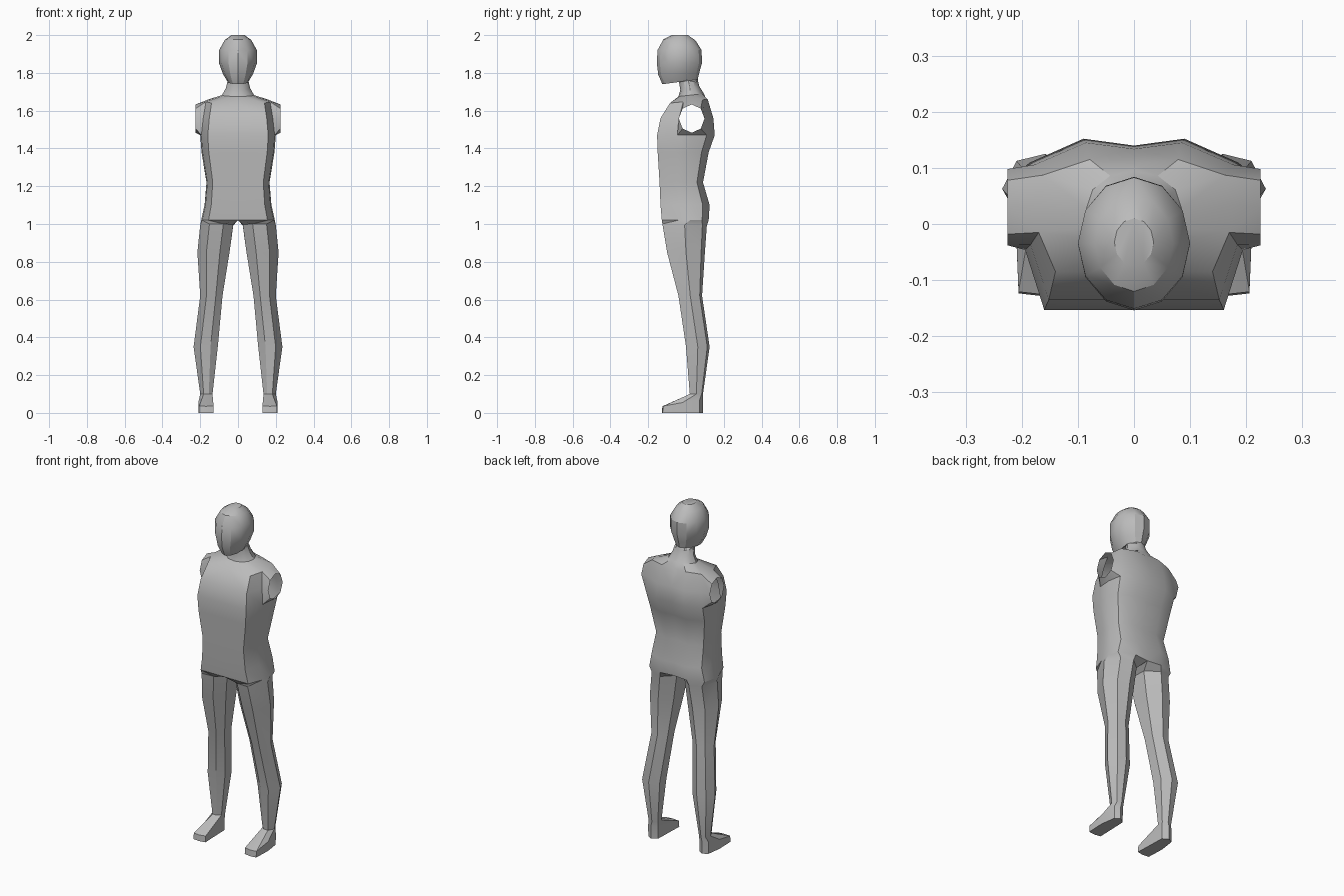
import bpy
import bmesh
from math import sin, cos, pi

default_cube = bpy.data.objects.get("Cube")
if default_cube:
    bpy.data.objects.remove(default_cube, do_unlink=True)

# Half cross-sections from front middle to back middle:
# first value runs inner to outer, second value runs front to back
ROUND = [(sin(pi * i / 6), (1 - cos(pi * i / 6)) / 2) for i in range(7)]
CHEST = [(0, 0), (.8, 0), (.97, .35), (1, .6), (.93, .86), (.45, 1), (0, .96)]
THIGH = [(0, .25), (.3, .02), (.72, 0), (1, .5), (.8, .9), (.4, 1), (0, .75)]
SOLE = [(.05, .03), (.5, 0), (.95, .02), (1, .5), (.85, .92), (.5, 1), (.12, .9)]

# Rows: front height, back height, inner x, outer x, front y, back y
head = [
    (2, 2, 0, .035, -.075, .01),
    (1.977, 1.972, 0, .07, -.12, .05),
    (1.92, 1.92, 0, .1, -.151, .083),
    (1.85, 1.85, 0, .1, -.154, .084),
    (1.79, 1.8, 0, .08, -.147, .07),
    (1.74, 1.765, 0, .055, -.125, .062),
]
neck = [
    (1.77, 1.75, 0, .055, -.04, .065),
    (1.71, 1.73, 0, .064, -.03, .07),
    (1.675, 1.69, 0, .085, -.04, .095),
]
torso = [
    (1.64, 1.66, 0, .175, -.085, .115),
    (1.56, 1.56, 0, .19, -.135, .145),
    (1.47, 1.47, 0, .2, -.153, .152),
    (1.38, 1.38, 0, .193, -.15, .12),
    (1.22, 1.22, 0, .167, -.14, .09),
    (1.1, 1.1, 0, .177, -.135, .125),
    (1.02, 1.02, 0, .195, -.128, .12),
]
leg = [
    (1, .99, .025, .2, -.125, .11),
    (.85, .85, .045, .215, -.1, .1),
    (.62, .62, .082, .2, -.04, .085),
    (.35, .35, .107, .235, 0, .125),
    (.1, .1, .135, .2, .02, .09),
]
foot = [
    (.035, .075, .125, .21, -.125, .09),
    (0, 0, .125, .21, -.128, .09),
]


def add_ring(bm, row, section):
    """Add one half ring of vertices."""
    front_z, back_z, inner, outer, front, back = row
    return [bm.verts.new((inner + u * (outer - inner),
                          front + v * (back - front),
                          front_z + v * (back_z - front_z)))
            for u, v in section]


bm = bmesh.new()
rings, inner_xs = [], []
for rows, section in ((head, ROUND), (neck, ROUND), (torso, CHEST),
                      (leg, THIGH), (foot, SOLE)):
    for row in rows:
        rings.append(add_ring(bm, row, section))
        inner_xs.append(row[2])

# Skin between rings; each leg also closes on its inner side
shoulder = len(head) + len(neck)
for i in range(len(rings) - 1):
    upper, lower = rings[i], rings[i + 1]
    count = len(upper)
    for j in range(count if inner_xs[i + 1] > 0 else count - 1):
        if i in (shoulder, shoulder + 1) and j in (2, 3):
            continue  # arm opening
        k = (j + 1) % count
        bm.faces.new((upper[j], upper[k], lower[k], lower[j]))
bm.faces.new(rings[0])
bm.faces.new(rings[-1])

# Short open sleeve around the arm opening
top, middle, low = rings[shoulder:shoulder + 3]
loop = [top[2], top[3], top[4], middle[4], low[4], low[3], low[2], middle[2]]
sleeve = []
for n in range(8):
    angle = pi * (.75 - n / 4)
    sleeve.append(bm.verts.new((.225, .03 + .068 * cos(angle),
                                1.558 + .075 * sin(angle))))
for n in range(8):
    m = (n + 1) % 8
    bm.faces.new((loop[n], loop[m], sleeve[m], sleeve[n]))

bmesh.ops.delete(bm, geom=[v for v in bm.verts if not v.link_faces], context='VERTS')

# Mirror to the other side and weld the middle
bmesh.ops.mirror(bm, geom=bm.verts[:] + bm.edges[:] + bm.faces[:],
                 axis='X', merge_dist=.0005)
bmesh.ops.recalc_face_normals(bm, faces=bm.faces[:])

mesh = bpy.data.meshes.new("body")
bm.to_mesh(mesh)
bm.free()
body = bpy.data.objects.new("body", mesh)
bpy.context.collection.objects.link(body)

# Plain grey surface
grey = bpy.data.materials.new("plain_grey")
grey.use_nodes = True
colour = (.5, .5, .5, 1)
grey.diffuse_color = colour
grey.node_tree.nodes["Principled BSDF"].inputs["Base Color"].default_value = colour
mesh.materials.append(grey)

bpy.ops.object.select_all(action='DESELECT')
body.select_set(True)
bpy.context.view_layer.objects.active = body
bpy.ops.object.shade_smooth_by_angle(angle=pi / 6)
